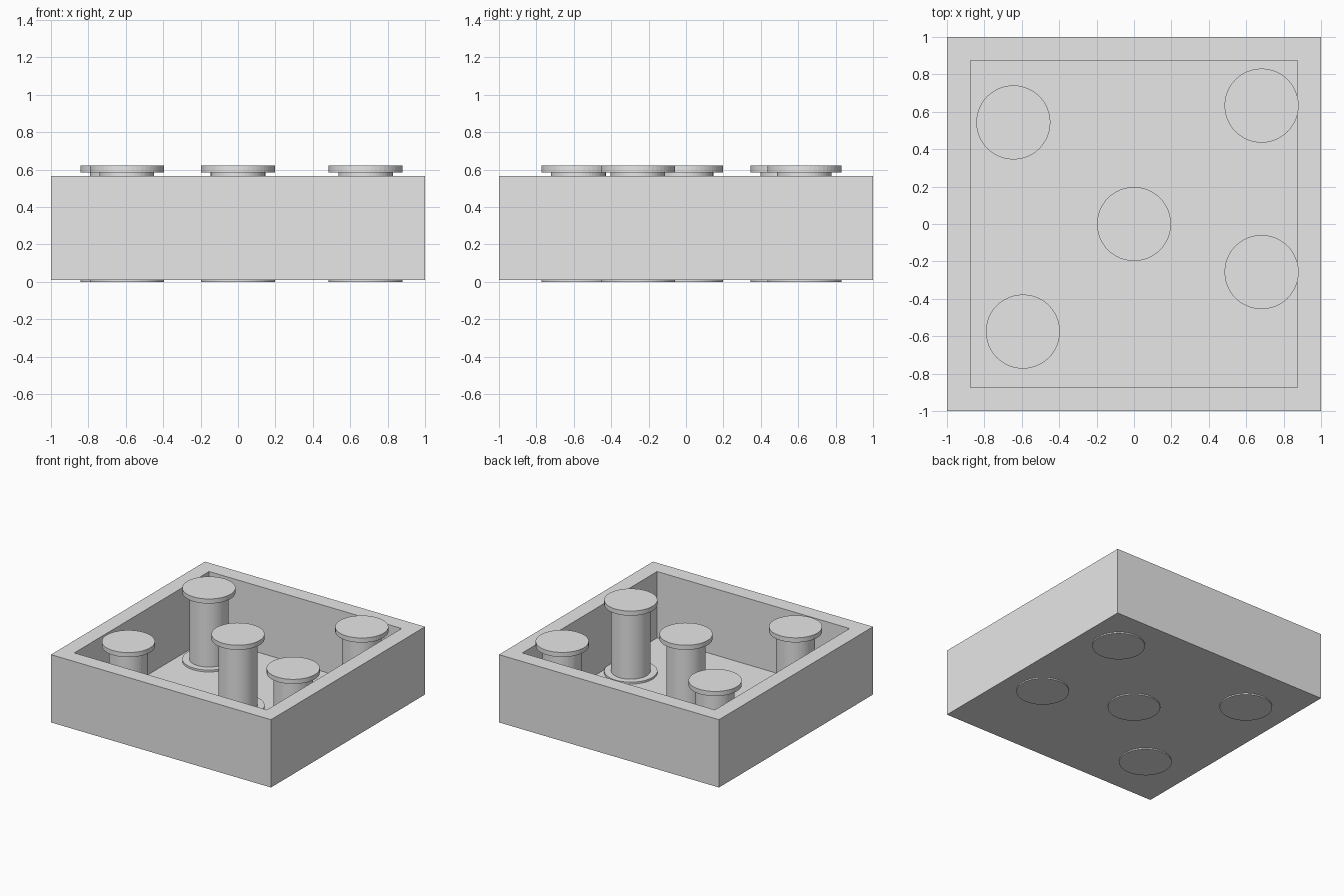
import bpy, bmesh
from mathutils import Matrix

if "Cube" in bpy.data.objects:
    bpy.data.objects.remove(bpy.data.objects["Cube"])

grey = bpy.data.materials.new("light grey")
grey.diffuse_color = (0.8, 0.8, 0.8, 1)
grey.use_nodes = True
grey.node_tree.nodes["Principled BSDF"].inputs["Base Color"].default_value = grey.diffuse_color


def finish(name, bm):
    bmesh.ops.recalc_face_normals(bm, faces=bm.faces)
    mesh = bpy.data.meshes.new(name)
    bm.to_mesh(mesh)
    bm.free()
    mesh.materials.append(grey)
    obj = bpy.data.objects.new(name, mesh)
    bpy.context.collection.objects.link(obj)
    return obj


def square(bm, half, z):
    return [bm.verts.new((x * half, y * half, z))
            for x, y in ((-1, -1), (1, -1), (1, 1), (-1, 1))]


BOTTOM, RIM, FLOOR, INNER = 0.01, 0.567, 0.022, 0.875

# Open tray: outer walls, flat rim, inner walls, thin floor
bm = bmesh.new()
loops = [square(bm, 1, BOTTOM), square(bm, 1, RIM),
         square(bm, INNER, RIM), square(bm, INNER, FLOOR)]
for a, b in zip(loops, loops[1:]):
    for i in range(4):
        j = (i + 1) % 4
        bm.faces.new((a[i], a[j], b[j], b[i]))
bm.faces.new(loops[0])
bm.faces.new(loops[-1])
finish("tray", bm)


# Spool posts: a column with a wide disc at each end, lathed as one solid
PROFILE = [(0.198, 0.0), (0.198, 0.038), (0.146, 0.038),
           (0.146, 0.584), (0.198, 0.584), (0.198, 0.622)]


def spool(name, x, y, sides=48):
    bm = bmesh.new()
    rings = []
    for r, z in PROFILE:
        ring = bmesh.ops.create_circle(
            bm, segments=sides, radius=r,
            matrix=Matrix.Translation((x, y, z)))["verts"]
        rings.append(ring)
    for a, b in zip(rings, rings[1:]):
        for i in range(sides):
            j = (i + 1) % sides
            bm.faces.new((a[i], a[j], b[j], b[i]))
    bm.faces.new(rings[0])
    bm.faces.new(rings[-1])
    finish(name, bm)


for name, x, y in (("spool_centre", 0, 0),
                   ("spool_back_left", -0.645, 0.543),
                   ("spool_back_right", 0.682, 0.633),
                   ("spool_front_right", 0.682, -0.257),
                   ("spool_front_left", -0.594, -0.575)):
    spool(name, x, y)
